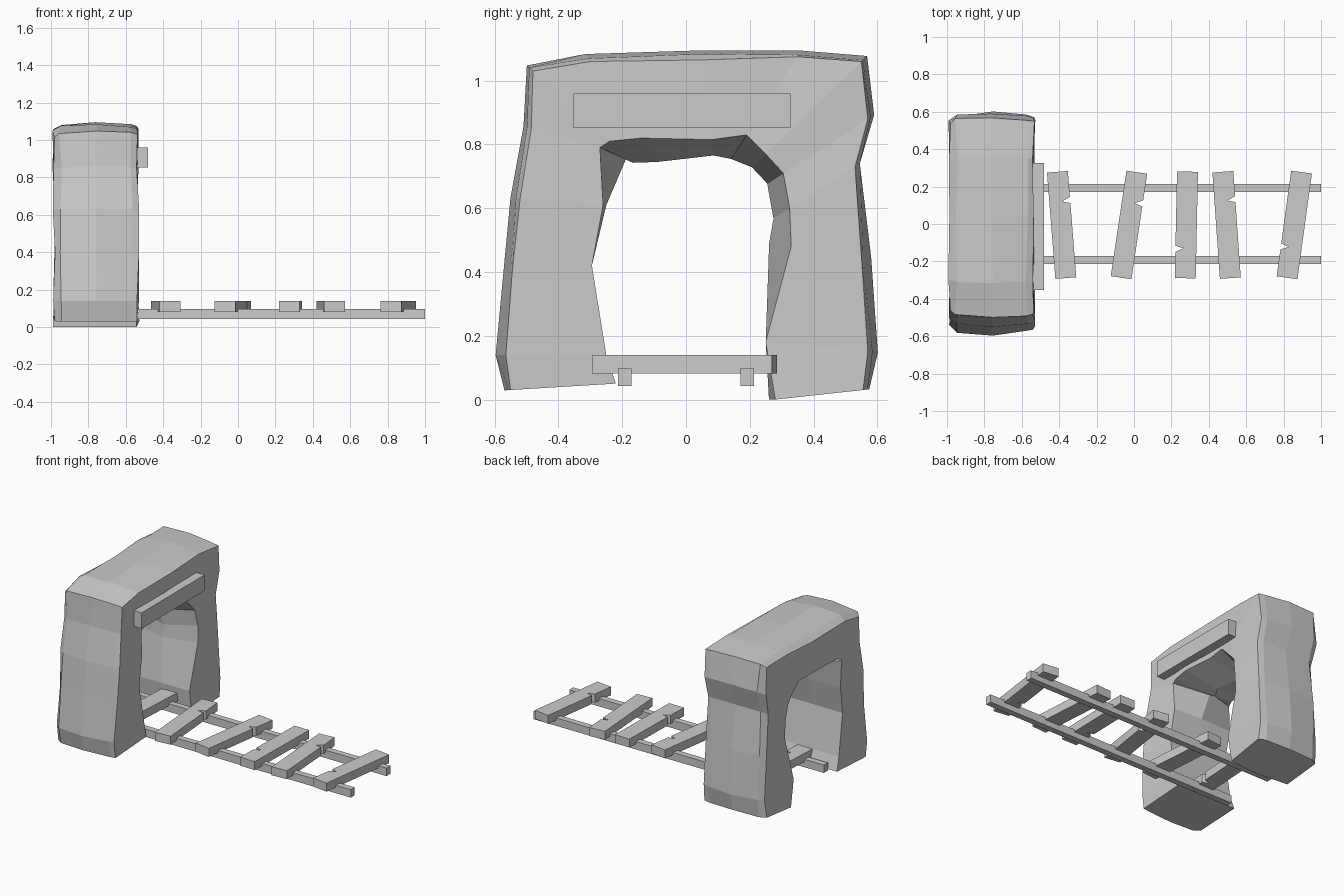
import bpy, bmesh, random
from mathutils import Vector, Matrix
from math import atan2

if "Cube" in bpy.data.objects:
    bpy.data.objects.remove(bpy.data.objects["Cube"])

random.seed(4)


def finish(bm, name):
    bmesh.ops.recalc_face_normals(bm, faces=bm.faces[:])
    mesh = bpy.data.meshes.new(name)
    bm.to_mesh(mesh)
    bm.free()
    obj = bpy.data.objects.new(name, mesh)
    bpy.context.collection.objects.link(obj)
    return obj


def box(name, lo, hi):
    bm = bmesh.new()
    bmesh.ops.create_cube(bm, size=1)
    for v in bm.verts:
        v.co = [(a + b) / 2 + c * (b - a) for a, b, c in zip(lo, hi, v.co)]
    return finish(bm, name)


# Rock arch: outer (y, z), inner (y, z) and how far the inner middle bulges
stations = [
    (-.55, .03, -.22, .05, .00), (-.565, .14, -.25, .14, .00),
    (-.545, .40, -.295, .42, .00), (-.52, .63, -.26, .61, .01),
    (-.485, .85, -.27, .79, .09), (-.48, 1.03, -.24, .81, .10),
    (-.30, 1.06, -.14, .82, .09), (.05, 1.065, .08, .815, .05),
    (.35, 1.075, .19, .83, .09), (.55, 1.06, .25, .77, .06),
    (.57, .88, .305, .71, .06), (.53, .73, .325, .60, .06),
    (.55, .45, .33, .48, .07), (.57, .15, .25, .18, .00),
    (.555, .03, .28, .0, .02),
]
# Outer skin: x position and swell beyond the front outline
skin = [(-.535, 0), (-.57, .012), (-.76, .025), (-.95, .012), (-.985, -.02)]

bm = bmesh.new()
rings = []
for oy, oz, iy, iz, bulge in stations:
    out = Vector((0, oy - iy, oz - iz)).normalized()
    outer, inner = Vector((0, oy, oz)), Vector((0, iy, iz))
    j = lambda: random.uniform(-.008, .008)
    pts = [outer + out * (s + (j() if i else 0)) + Vector((x + j(), 0, 0))
           for i, (x, s) in enumerate(skin)]
    pts.append(inner + Vector((-.98 + j(), 0, 0)))
    pts.append(inner - out * bulge + Vector((-.77 + j() * 4, 0, 0)))
    pts.append(inner + Vector((-.535 + j(), 0, 0)))
    for p in pts:
        p.z = max(p.z, 0)
        p.x = max(p.x, -1)
    rings.append([bm.verts.new(p) for p in pts])
for a, b in zip(rings, rings[1:]):
    for i in range(len(a)):
        k = (i + 1) % len(a)
        bm.faces.new((a[i], a[k], b[k], b[i]))
bm.faces.new(rings[0])
bm.faces.new(rings[-1])
finish(bm, "rock_arch")

# Beam over the opening
box("lintel_beam", (-.54, -.352, .852), (-.48, .327, .96))

# Rails
for name, y in (("rail_left", -.192), ("rail_right", .192)):
    box(name, (-.92, y - .021, .043), (1, y + .021, .097))

# Ties: centre x, lean across the track, notched side, notch y
ties = [(-.71, .03, 1, -.12), (-.387, -.045, 1, .125), (-.027, .085, 1, .12),
        (.28, .012, -1, -.125), (.495, -.04, 1, .13), (.857, .078, -1, -.12)]
for n, (cx, lean, side, ny) in enumerate(ties):
    w, h = .056, .285
    plan = [(w, -h), (w, ny * side - .012), (.012, ny * side), (w, ny * side + .02),
            (w, h), (-w, h), (-w, -h)]
    bm = bmesh.new()
    face = bm.faces.new([bm.verts.new((x * side, y * side, .081)) for x, y in plan])
    new = bmesh.ops.extrude_face_region(bm, geom=[face])["geom"]
    bmesh.ops.translate(bm, vec=(0, 0, .058),
                        verts=[v for v in new if isinstance(v, bmesh.types.BMVert)])
    turn = Matrix.Rotation(-atan2(lean, .57), 4, 'Z')
    bm.transform(Matrix.Translation((cx, -.005, 0)) @ turn)
    finish(bm, f"tie_{n + 1}")
